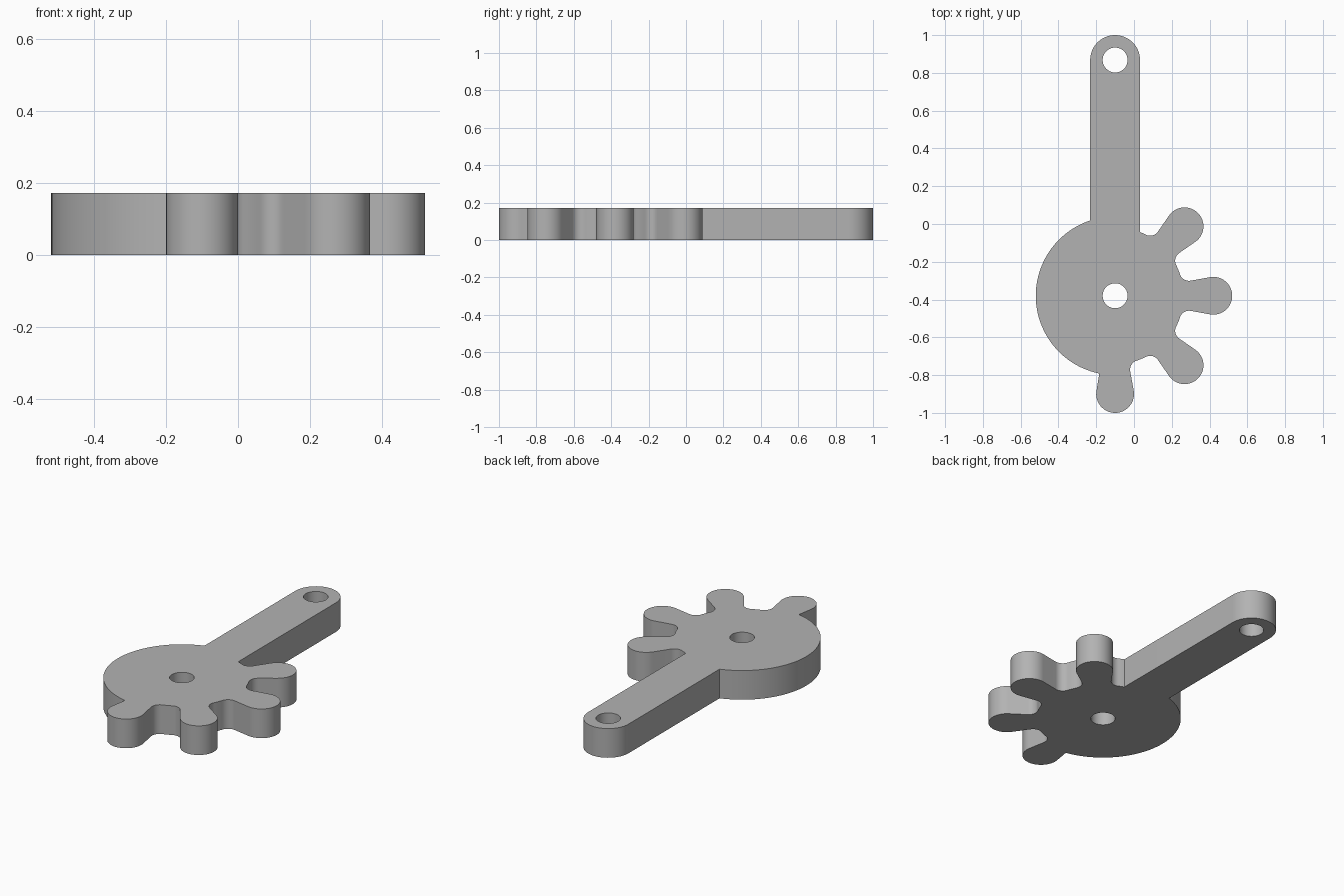
import bpy, bmesh
from math import sin, cos, pi, sqrt, radians, atan2, acos
from mathutils import Vector, Matrix

cube = bpy.data.objects.get("Cube")
if cube:
    bpy.data.objects.remove(cube, do_unlink=True)

HUB = Vector((-0.1, -0.38))
THICK = 0.172
DISC_R, FLOOR_R = 0.42, 0.362          # full rim, and the gaps between teeth
ARM_W, ARM_LEN, HOLE_R = 0.132, 1.248, 0.066
TOOTH_R, TOOTH_D, TAPER, FILLET = 0.1, 0.52, 0.18, 0.05


def arc(center, r, a0, a1, n):
    return [Vector(center) + r * Vector((cos(a), sin(a)))
            for a in (a0 + (a1 - a0) * i / n for i in range(n + 1))]


# One side of a tooth pointing along +x: fillet against the gap floor
normal = Vector((-sin(TAPER), cos(TAPER)))
along = Vector((cos(TAPER), sin(TAPER)))
h = TOOTH_R + FILLET - TOOTH_D * sin(TAPER)
fillet_c = h * normal + sqrt((FLOOR_R + FILLET) ** 2 - h * h) * along
fillet_a = atan2(fillet_c.y, fillet_c.x)
upper_fillet = arc(fillet_c, FILLET, TAPER - pi / 2, fillet_a - pi, 10)
lower_fillet = [Vector((p.x, -p.y)) for p in reversed(upper_fillet)]
tip = arc((TOOTH_D, 0), TOOTH_R, -pi / 2 - TAPER, pi / 2 + TAPER, 32)


def turned(points, angle):
    rot = Matrix.Rotation(angle, 2)
    return [rot @ p for p in points]


# Outline around the hub: arm, round rim, then teeth and gaps
outline = arc((0, ARM_LEN), ARM_W, 0, pi, 32)
rim_start = pi - acos(ARM_W / DISC_R)
rim_end = 1.5 * pi - 0.2
outline += arc((0, 0), DISC_R, rim_start, rim_end, 48)
for deg in (-90, -45, 0, 45):
    a = radians(deg)
    side = tip if deg == -90 else lower_fillet + tip
    outline += turned(side + upper_fillet, a)
    gap_end = acos(ARM_W / FLOOR_R) if deg == 45 else a + pi / 4 - fillet_a
    floor = arc((0, 0), FLOOR_R, a + fillet_a, gap_end, 6)
    outline += floor[1:] if deg == 45 else floor[1:-1]

loops = [outline,
         arc((0, 0), HOLE_R, 0, 2 * pi, 40)[:-1],
         arc((0, ARM_LEN), HOLE_R, 0, 2 * pi, 40)[:-1]]

# Filled, extruded profile with the two pin holes
curve = bpy.data.curves.new("profile", "CURVE")
curve.dimensions = "2D"
curve.fill_mode = "BOTH"
curve.extrude = THICK / 2
for loop in loops:
    spline = curve.splines.new("POLY")
    spline.points.add(len(loop) - 1)
    spline.use_cyclic_u = True
    for point, p in zip(spline.points, loop):
        point.co = (p.x + HUB.x, p.y + HUB.y, 0, 1)
temp = bpy.data.objects.new("profile", curve)
bpy.context.collection.objects.link(temp)
graph = bpy.context.evaluated_depsgraph_get()
mesh = bpy.data.meshes.new_from_object(temp.evaluated_get(graph))
bpy.data.objects.remove(temp, do_unlink=True)

bm = bmesh.new()
bm.from_mesh(mesh)
bmesh.ops.remove_doubles(bm, verts=bm.verts, dist=0.0005)
bmesh.ops.translate(bm, verts=bm.verts, vec=(0, 0, THICK / 2))
bmesh.ops.recalc_face_normals(bm, faces=bm.faces)
bm.to_mesh(mesh)
bm.free()

# Plain grey finish
grey = bpy.data.materials.new("plain grey")
grey.use_nodes = True
color = (0.45, 0.45, 0.45, 1)
grey.diffuse_color = color
grey.node_tree.nodes["Principled BSDF"].inputs["Base Color"].default_value = color
mesh.materials.clear()
mesh.materials.append(grey)

lever = bpy.data.objects.new("toothed_lever", mesh)
bpy.context.collection.objects.link(lever)
bpy.ops.object.select_all(action="DESELECT")
lever.select_set(True)
bpy.context.view_layer.objects.active = lever
bpy.ops.object.shade_smooth_by_angle(angle=radians(30))
